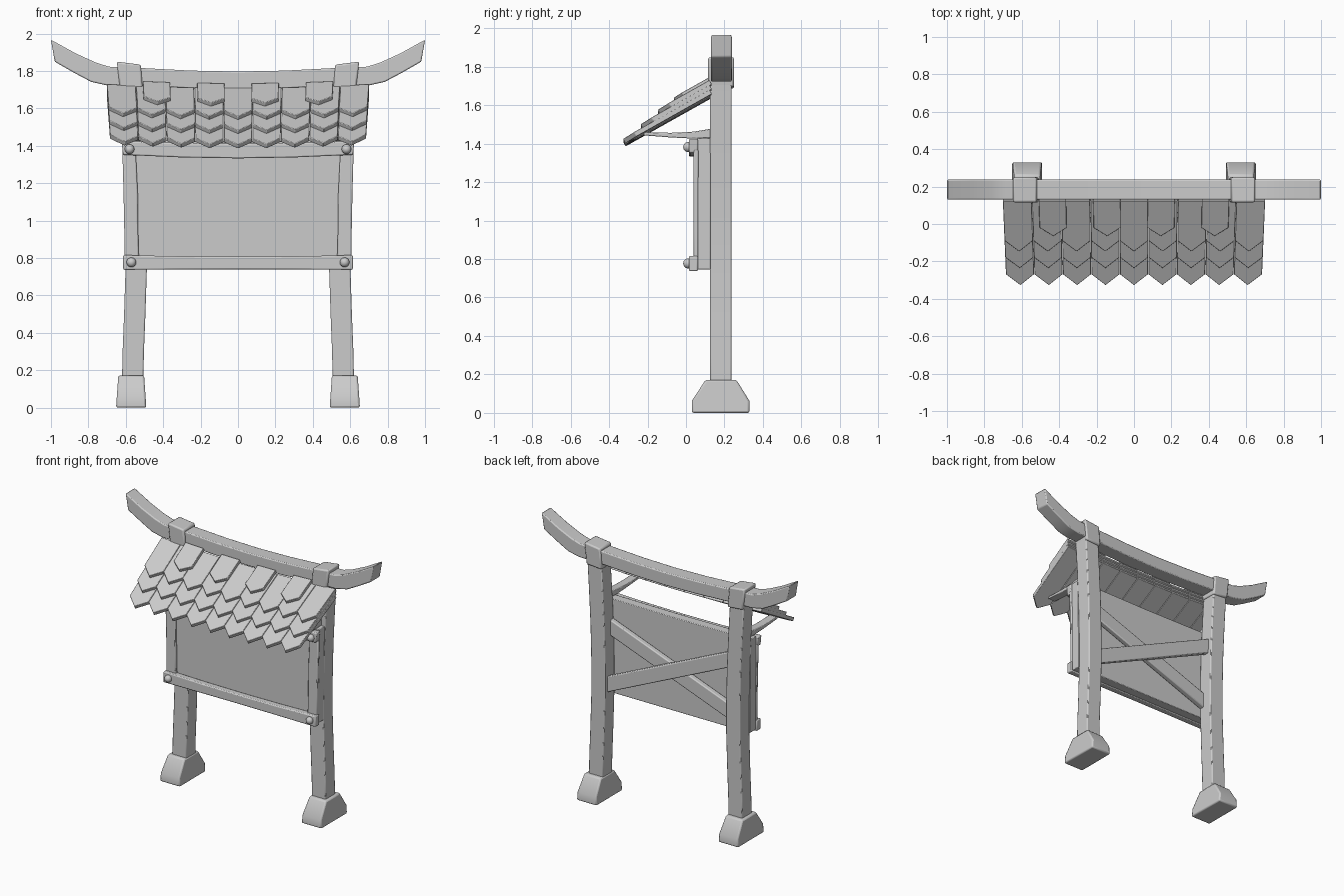
import bpy, bmesh
from mathutils import Vector

if "Cube" in bpy.data.objects:
    bpy.data.objects.remove(bpy.data.objects["Cube"])


def finish(name, bm, bevel):
    bmesh.ops.recalc_face_normals(bm, faces=bm.faces)
    me = bpy.data.meshes.new(name)
    bm.to_mesh(me)
    bm.free()
    ob = bpy.data.objects.new(name, me)
    bpy.context.collection.objects.link(ob)
    if bevel:
        mod = ob.modifiers.new("bevel", 'BEVEL')
        mod.width, mod.segments = bevel, 2
        mod.limit_method, mod.angle_limit = 'ANGLE', 0.6
    bpy.ops.object.select_all(action='DESELECT')
    ob.select_set(True)
    bpy.context.view_layer.objects.active = ob
    bpy.ops.object.shade_smooth_by_angle(angle=0.6)
    return ob


def add_loft(bm, rings):
    """Skin a list of equal rings and cap both ends."""
    vs = [[bm.verts.new(p) for p in r] for r in rings]
    n = len(vs[0])
    for a, b in zip(vs, vs[1:]):
        for i in range(n):
            j = (i + 1) % n
            bm.faces.new((a[i], a[j], b[j], b[i]))
    bm.faces.new(vs[0])
    bm.faces.new(vs[-1])


def loft(name, rings, bevel=0.007):
    bm = bmesh.new()
    add_loft(bm, rings)
    return finish(name, bm, bevel)


def upright(name, s, rows, y0, y1, bevel=0.007):
    """Vertical member from rows of (x inner, z inner, x outer, z outer)."""
    return loft(name, [[(s*a, y0, za), (s*b, y0, zb), (s*b, y1, zb), (s*a, y1, za)]
                       for a, za, b, zb in rows], bevel)


def crosspiece(name, half, y0, y1, bevel=0.007):
    """Horizontal member from mirrored rows of (x low, z low, x high, z high)."""
    left = [(-a, b, -c, d) for a, b, c, d in reversed(half[1:])]
    return loft(name, [[(a, y0, b), (a, y1, b), (c, y1, d), (c, y0, d)]
                       for a, b, c, d in left + half], bevel)


# Swept ridge beam
crosspiece("ridge_beam", [(0, 1.702, 0, 1.797), (.25, 1.707, .25, 1.802),
                          (.5, 1.719, .5, 1.815), (.7, 1.723, .69, 1.823),
                          (.785, 1.742, .76, 1.845), (.87, 1.787, .866, 1.893),
                          (.98, 1.85, 1.0, 1.967)], .13, .238)

# Notice board: panel and bowed rails
crosspiece("board_panel", [(0, .745, 0, 1.425), (.603, .745, .61, 1.43)], .06, .127, .004)
crosspiece("top_rail", [(0, 1.333, 0, 1.412), (.3, 1.338, .3, 1.415),
                        (.615, 1.352, .622, 1.425)], .015, .062)
crosspiece("bottom_rail", [(0, .74, 0, .807), (.3, .739, .3, .809),
                           (.614, .737, .614, .816)], .015, .062)

for s, side in ((-1, "left"), (1, "right")):
    # Curved post
    path = [(.563, .15), (.56, .3), (.552, .5), (.544, .75),
            (.544, 1.0), (.55, 1.25), (.562, 1.5), (.576, 1.74)]
    upright(side + "_post", s, [(x - .057, z, x + .057, z) for x, z in path], .125, .237)
    # Footing block, sloped front and back
    prof = [(.03, 0), (.33, 0), (.33, .062), (.262, .172), (.102, .172), (.03, .062)]
    loft(side + "_footing",
         [[(s*(.49 + .07*z), y, z) for y, z in prof],
          [(s*(.652 - .07*z), y, z) for y, z in prof]], .01)
    # Collar around the post top
    upright(side + "_collar", s, [(.508, 1.685, .63, 1.695), (.52, 1.834, .648, 1.85)], .115, .25, .01)
    # Board stile with bowed inner edge
    upright(side + "_stile", s, [(.53, .80, .608, .80), (.534, .95, .608, .95),
                                 (.536, 1.15, .612, 1.15), (.547, 1.37, .618, 1.37)], .04, .064)
    # Roof bracket
    arm = [(.13, 1.43, 1.477), (.04, 1.426, 1.462), (-.08, 1.432, 1.456), (-.22, 1.443, 1.46)]
    loft(side + "_roof_bracket",
         [[(s*.525, y, a), (s*.585, y, a), (s*.585, y, b), (s*.525, y, b)] for y, a, b in arm], .004)
    # Bolts
    for x, z, level in ((.58, 1.382, "upper"), (.57, .777, "lower")):
        bm = bmesh.new()
        bmesh.ops.create_uvsphere(bm, u_segments=16, v_segments=8, radius=.026)
        bmesh.ops.translate(bm, verts=bm.verts, vec=(s*x, .011, z))
        finish(f"{side}_{level}_bolt", bm, 0)

# Crossed braces on the back
for name, zl, zr, y0, y1 in (("outer_brace", 1.29, .83, .167, .207),
                             ("inner_brace", .86, 1.24, .125, .165)):
    loft(name, [[(x, y0, z - .057), (x, y1, z - .057), (x, y1, z + .057), (x, y0, z + .057)]
                for x, z in ((-.51, zl), (.51, zr))])

# Shingle roof: three full rows and a sparse top row
SLOPE = .56
THICK = Vector((0, -SLOPE, 1)).normalized() * .026


def roof_point(x, y, row):
    x *= 1 - .06 * (.13 - y)
    z = 1.385 + (y + .315) * SLOPE + .025 * row + .018 * (x / .65) ** 2
    return Vector((x, y, z))


full = [i * .156 for i in range(-4, 5)]
rows = [(-.315, full, .0768), (-.224, full, .0768), (-.135, full, .0768),
        (-.053, [-.436, -.145, .145, .436], .073)]
for k, (tip, centres, w) in enumerate(rows):
    bm = bmesh.new()
    drop = .058 if k < 3 else .045
    for c in centres:
        outline = [(c - w, .135), (c + w, .135), (c + w, tip + drop), (c, tip), (c - w, tip + drop)]
        low = [roof_point(x, y, k) for x, y in outline]
        add_loft(bm, [low, [p + THICK for p in low]])
    finish(f"shingle_row_{k + 1}", bm, .003)
